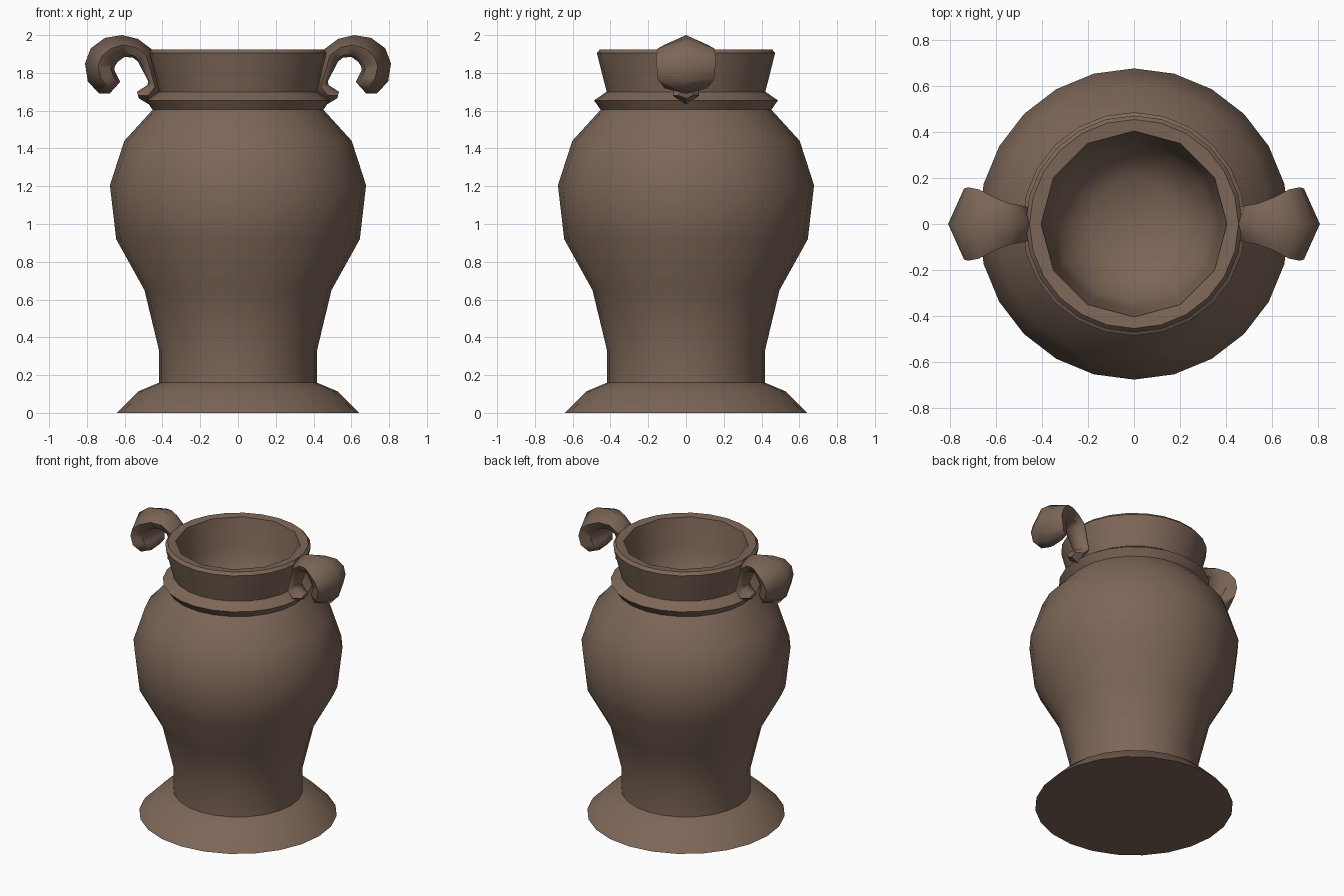
import bpy, bmesh, math

if "Cube" in bpy.data.objects:
    bpy.data.objects.remove(bpy.data.objects["Cube"])

clay = bpy.data.materials.new("brown_clay")
clay.diffuse_color = (0.205, 0.135, 0.097, 1)
clay.use_nodes = True
clay.node_tree.nodes["Principled BSDF"].inputs["Base Color"].default_value = clay.diffuse_color


def finish(name, bm, angle):
    bmesh.ops.recalc_face_normals(bm, faces=bm.faces)
    me = bpy.data.meshes.new(name)
    bm.to_mesh(me)
    bm.free()
    me.materials.append(clay)
    ob = bpy.data.objects.new(name, me)
    bpy.context.collection.objects.link(ob)
    bpy.ops.object.select_all(action='DESELECT')
    ob.select_set(True)
    bpy.context.view_layer.objects.active = ob
    bpy.ops.object.shade_smooth_by_angle(angle=math.radians(angle))
    return ob


def bridge(bm, a, b):
    # joins two rings, where one may have half as many points
    n, m = len(a), len(b)
    for i in range(m):
        j = (i + 1) % m
        if n == m:
            bm.faces.new((a[i], a[j], b[j], b[i]))
        else:
            k = 2 * i
            bm.faces.new((a[k], a[k + 1], b[i]))
            bm.faces.new((a[k + 1], b[j], b[i]))
            bm.faces.new((a[k + 1], a[(k + 2) % n], b[j]))


# vase: outer wall, rim and hollow, as (radius, height, sides)
profile = [(0.64, 0, 24), (0.525, 0.115, 24), (0.418, 0.16, 24),
           (0.418, 0.33, 24), (0.495, 0.65, 24), (0.645, 0.92, 24),
           (0.678, 1.205, 24), (0.602, 1.44, 24), (0.452, 1.605, 24),
           (0.487, 1.655, 24), (0.42, 1.70, 24), (0.472, 1.905, 24),
           (0.455, 1.925, 24), (0.405, 1.92, 12), (0.375, 1.72, 12),
           (0.34, 1.55, 12), (0.2, 1.43, 12)]
bm = bmesh.new()
rings = []
for r, z, n in profile:
    rings.append([bm.verts.new((r * math.cos(2 * math.pi * i / n),
                                r * math.sin(2 * math.pi * i / n), z))
                  for i in range(n)])
for a, b in zip(rings, rings[1:]):
    bridge(bm, a, b)
bm.faces.new(rings[0])
bm.faces.new(rings[-1])
finish("vase_body", bm, 50)

# hooked handle stations: inner x, z, outer x, z, half width
stations = [(0.535, 1.70, 0.525, 1.665, 0.04), (0.48, 1.735, 0.475, 1.635, 0.07),
            (0.475, 1.755, 0.41, 1.70, 0.07), (0.53, 1.86, 0.45, 1.92, 0.08),
            (0.555, 1.88, 0.53, 1.98, 0.09), (0.60, 1.885, 0.615, 2.0, 0.115),
            (0.635, 1.86, 0.705, 1.985, 0.15), (0.652, 1.835, 0.78, 1.93, 0.16),
            (0.655, 1.815, 0.81, 1.85, 0.155), (0.64, 1.785, 0.795, 1.755, 0.15),
            (0.625, 1.755, 0.735, 1.69, 0.115), (0.63, 1.745, 0.68, 1.69, 0.06)]
# six-sided section: position from inner to outer, share of half width
section = [(1, 0), (0.55, 1), (0.12, 0.75), (0, 0), (0.12, -0.75), (0.55, -1)]
for side, name in ((1, "right_handle"), (-1, "left_handle")):
    bm = bmesh.new()
    rings = [[bm.verts.new((side * (xi + (xo - xi) * t), w * s, zi + (zo - zi) * t))
              for t, s in section] for xi, zi, xo, zo, w in stations]
    for a, b in zip(rings, rings[1:]):
        bridge(bm, a, b)
    bm.faces.new(rings[0])
    bm.faces.new(rings[-1])
    finish(name, bm, 50)
